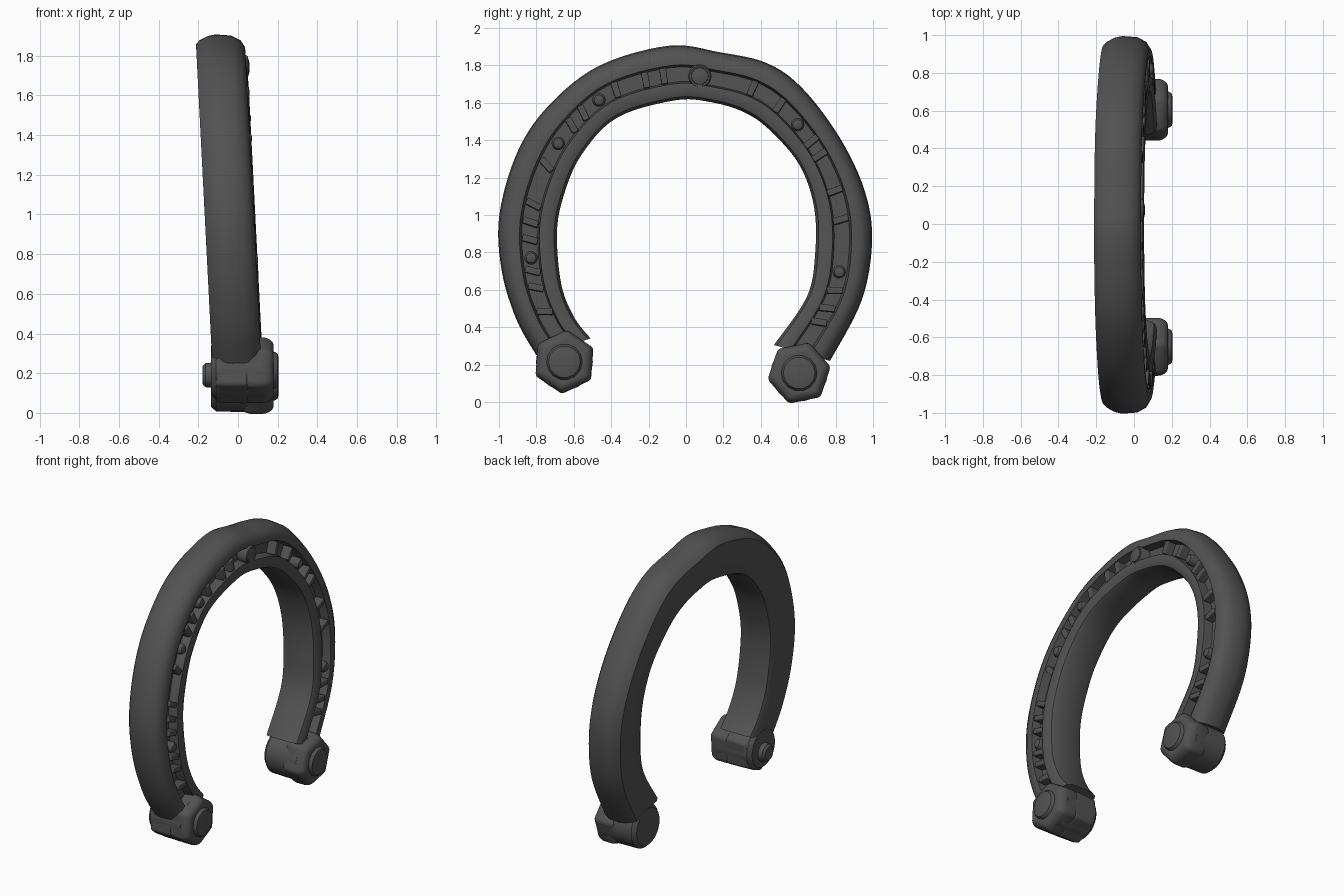
import bpy, bmesh, math
from mathutils import Vector, Matrix

cube = bpy.data.objects.get("Cube")
if cube:
    bpy.data.objects.remove(cube, do_unlink=True)

iron = bpy.data.materials.new("dark iron")
iron.use_nodes = True
colour = (0.085, 0.085, 0.085, 1)
iron.diffuse_color = colour
iron.node_tree.nodes["Principled BSDF"].inputs["Base Color"].default_value = colour

# Outer and inner outlines (y, z), paired along the arch
OUTER = [(-.80, .25), (-.906, .44), (-.985, .70), (-.998, 1.0), (-.90, 1.34), (-.73, 1.59),
         (-.46, 1.80), (-.09, 1.905), (.18, 1.87), (.43, 1.813), (.62, 1.68), (.82, 1.417),
         (.954, 1.134), (.995, .866), (.94, .545), (.77, .22)]
INNER = [(-.51, .34), (-.596, .45), (-.666, .626), (-.69, .90), (-.655, 1.10), (-.56, 1.32),
         (-.37, 1.52), (-.06, 1.613), (.13, 1.604), (.31, 1.55), (.45, 1.452), (.607, 1.267),
         (.685, 1.04), (.69, .786), (.645, .56), (.47, .305)]
# Cross-section (0 outer to 1 inner, height above the back)
SECTION = [(.17, 0), (.10, .02), (.03, .06), (0, .10), (.02, .18), (.10, .225), (.22, .247),
           (.36, .245), (.40, .19), (.67, .19), (.70, .25), (.84, .255), (.95, .24), (1, .205),
           (1, .045), (.96, .012), (.88, 0)]


def spline(points, s):
    i = min(int(s), len(points) - 2)
    t = s - i
    a, b, c, d = [Vector(points[max(0, min(len(points) - 1, i + k))]) for k in (-1, 0, 1, 2)]
    return b + (c - a) * t / 2 + (a * 2 - b * 5 + c * 4 - d) * t**2 / 2 + (b * 3 - a - c * 3 + d) * t**3 / 2


def place(s, across, height):
    p = spline(OUTER, s).lerp(spline(INNER, s), across)
    return Vector((-.117 - .051 * p.y + height, p.x, p.y))


def finish(bm, name, angle=35, bevel=0):
    bmesh.ops.recalc_face_normals(bm, faces=bm.faces)
    mesh = bpy.data.meshes.new(name)
    bm.to_mesh(mesh)
    bm.free()
    obj = bpy.data.objects.new(name, mesh)
    bpy.context.collection.objects.link(obj)
    mesh.materials.append(iron)
    if bevel:
        mod = obj.modifiers.new("Soft edges", "BEVEL")
        mod.width = bevel
        mod.segments = 3
    bpy.ops.object.select_all(action="DESELECT")
    obj.select_set(True)
    bpy.context.view_layer.objects.active = obj
    bpy.ops.object.shade_smooth_by_angle(angle=math.radians(angle))
    return obj


def stack(name, y, z, rings, sides, turn=0, bevel=0):
    """Solid along x from (x, radius) rings."""
    bm = bmesh.new()
    loops = []
    for x, r in rings:
        loops.append([bm.verts.new((x, y + r * math.cos(turn + math.tau * k / sides),
                                    z + r * math.sin(turn + math.tau * k / sides)))
                      for k in range(sides)])
    for a, b in zip(loops, loops[1:]):
        for k in range(sides):
            n = (k + 1) % sides
            bm.faces.new((a[k], a[n], b[n], b[k]))
    bm.faces.new(loops[0])
    bm.faces.new(loops[-1])
    return finish(bm, name, 35, bevel)


# Arched shoe with a groove on its +x face
STEPS = 90
bm = bmesh.new()
rings = [[bm.verts.new(place(i * (len(OUTER) - 1) / STEPS, a, h)) for a, h in SECTION]
         for i in range(STEPS + 1)]
for a, b in zip(rings, rings[1:]):
    for k in range(len(SECTION)):
        n = (k + 1) % len(SECTION)
        bm.faces.new((a[k], a[n], b[n], b[k]))
bm.faces.new(rings[0])
bm.faces.new(rings[-1])
finish(bm, "shoe_arch", 40)


# Groove details, given by their angle from the top in degrees
def groove_point(degrees):
    def miss(s):
        p = place(s, .54, .19)
        return abs(math.degrees(math.atan2(p.y, p.z - .87)) - degrees)
    s = min((k / 40 for k in range(40 * (len(OUTER) - 1) + 1)), key=miss)
    return s, place(s, .54, .19)


BARS = [-117, -108, -102, -90, -84, -77, -62, -45, -39, -25, -14, -8,
        24, 35, 52, 58, 72, 83, 109, 116, 122]
for i, angle in enumerate(BARS):
    s, p = groove_point(angle)
    across = (place(s, 1, 0) - place(s, 0, 0)).normalized()
    normal = Vector((1, 0, .051))
    normal = (normal - across * normal.dot(across)).normalized()
    along = normal.cross(across)
    frame = Matrix((normal, across, along)).transposed().to_4x4()
    frame.translation = p + normal * .025
    bm = bmesh.new()
    bmesh.ops.create_cube(bm, size=1, matrix=frame @ Matrix.Diagonal((.07, .085, .036, 1)))
    finish(bm, f"groove_bar_{i + 1}", 35, .006)

for i, angle in enumerate([-97, -53, -32, 44, 102]):
    s, p = groove_point(angle)
    stack(f"groove_rivet_{i + 1}", p.y, p.z,
          [(p.x - .02, .036), (p.x + .045, .036), (p.x + .062, .026), (p.x + .067, .012)], 16)

# Large rivet at the crown
s, p = groove_point(5)
stack("crown_rivet", p.y, p.z,
      [(p.x - .03, .062), (p.x + .055, .062), (p.x + .065, .055), (p.x + .062, .046),
       (p.x + .068, .044), (p.x + .074, .02)], 24)

# Bolted ends: barrel, hexagonal nut, front stud and back cap
for side, y, z, turn in (("front", -.65, .215, .45), ("back", .605, .155, .2)):
    stack(f"{side}_end_barrel", y, z, [(-.135, .125), (-.11, .148), (.12, .152)], 24)
    stack(f"{side}_end_nut", y, z,
          [(.02, .16), (.06, .172), (.145, .172), (.18, .145)], 6, turn, .018)
    stack(f"{side}_end_stud", y, z, [(.16, .1), (.185, .095), (.2, .085), (.205, .06)], 14)
# The front end also has a flat collar and a small cap behind
stack("front_end_collar", -.65, .215, [(-.12, .135), (-.105, .168), (.05, .172)], 6, .45, .015)
stack("front_end_cap", -.65, .19, [(-.178, .045), (-.165, .06), (-.12, .065)], 12)
